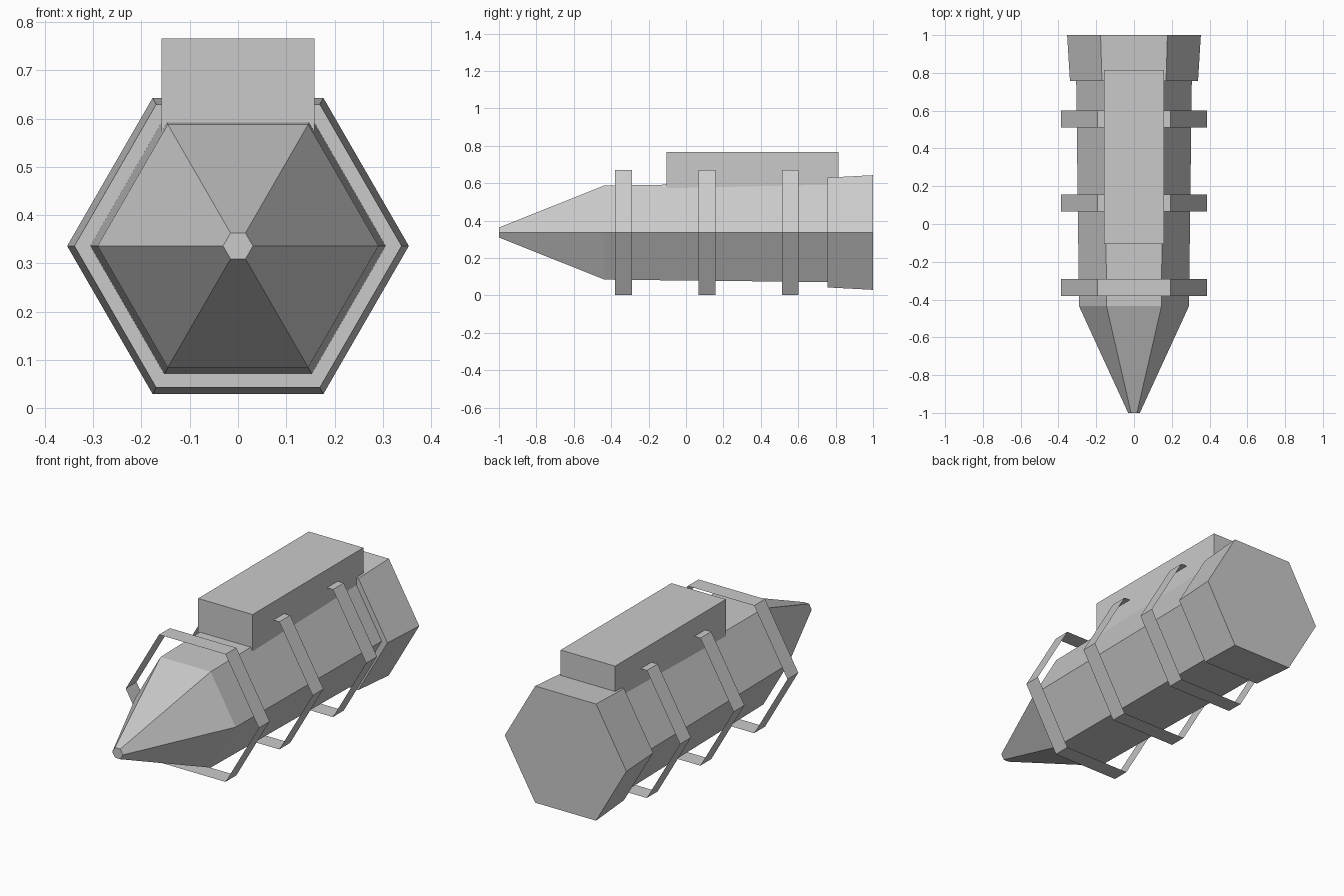
import bpy
from math import cos, sin, pi

cube = bpy.data.objects.get("Cube")
if cube:
    bpy.data.objects.remove(cube, do_unlink=True)

AXIS_Z = 0.336  # height of the long axis
SIDES = 6

grey = bpy.data.materials.new("light grey")
grey.use_nodes = True
colour = (0.59, 0.59, 0.59, 1)
grey.diffuse_color = colour
grey.node_tree.nodes["Principled BSDF"].inputs["Base Color"].default_value = colour


def hex_lathe(name, profile, capped):
    """Sweep (y, radius) stations into a six-sided shell along y."""
    verts = [(r * cos(2 * pi * i / SIDES), y, AXIS_Z + r * sin(2 * pi * i / SIDES))
             for y, r in profile for i in range(SIDES)]
    faces = []
    for s in range(len(profile) - 1):
        a, b = s * SIDES, (s + 1) * SIDES
        for i in range(SIDES):
            j = (i + 1) % SIDES
            faces.append((a + i, b + i, b + j, a + j))
    if capped:
        last = (len(profile) - 1) * SIDES
        faces.append(tuple(range(SIDES)))
        faces.append(tuple(last + i for i in reversed(range(SIDES))))
    mesh = bpy.data.meshes.new(name)
    mesh.from_pydata(verts, [], faces)
    mesh.materials.append(grey)
    obj = bpy.data.objects.new(name, mesh)
    bpy.context.collection.objects.link(obj)
    return obj


# Hull: blunt nose, tapering body, stepped tail flare
hex_lathe("hull", [(-1, 0.031), (-0.435, 0.291), (0.757, 0.306),
                   (0.757, 0.339), (1, 0.354)], True)

# Thin open bands standing off around the hull
for label, y in (("front", -0.335), ("middle", 0.112), ("rear", 0.557)):
    hex_lathe(label + "_band", [(y - 0.045, 0.387), (y + 0.045, 0.387)], False)

# Box along the back, sunk into the hull
y0, y1, z0, z1 = -0.105, 0.815, 0.5, 0.766
bpy.ops.mesh.primitive_cube_add(size=1, location=(0, (y0 + y1) / 2, (z0 + z1) / 2))
box = bpy.context.object
box.name = "top_box"
box.scale = (0.317, y1 - y0, z1 - z0)
bpy.ops.object.transform_apply(location=False, rotation=False, scale=True)
box.data.materials.append(grey)
